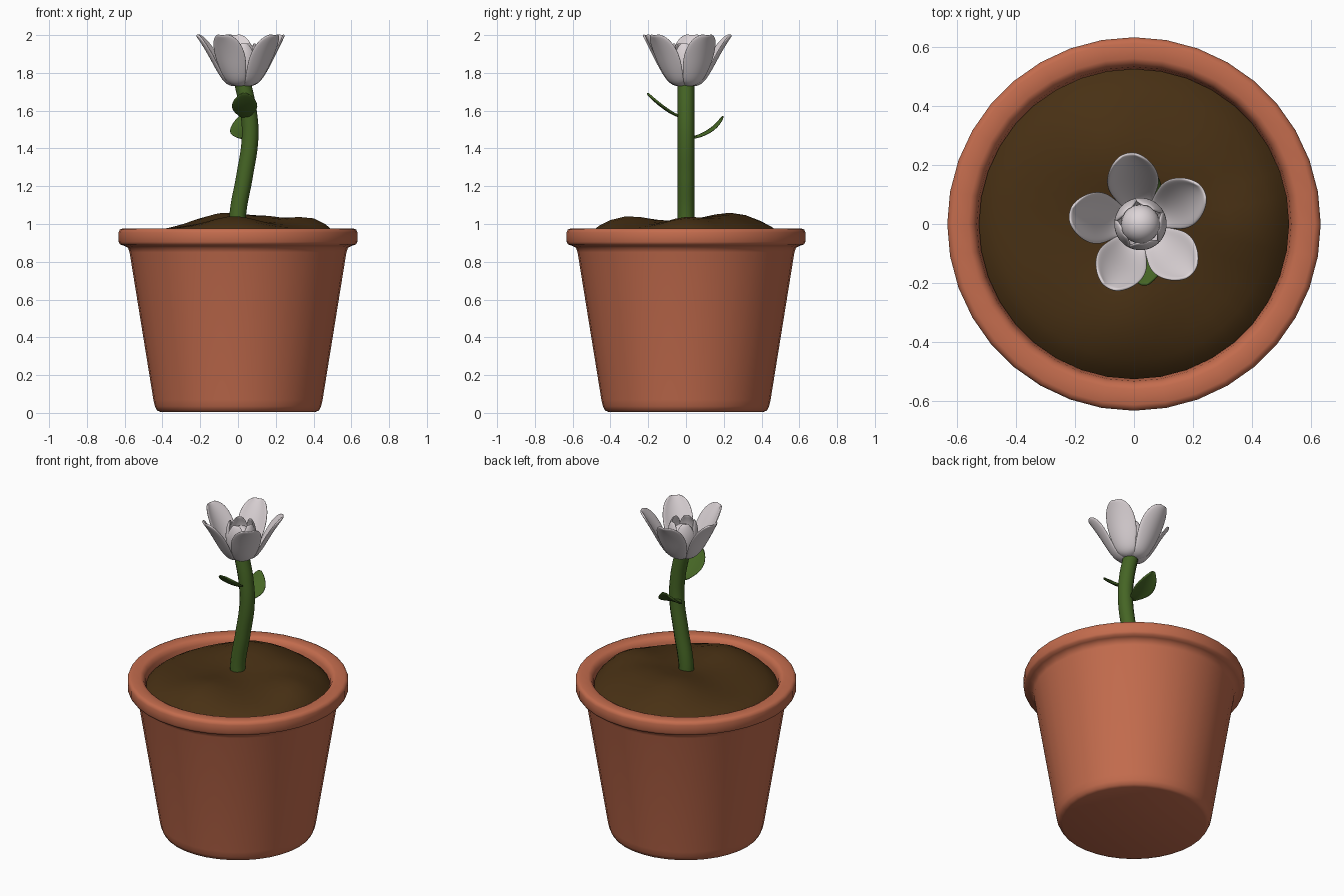
import bpy, math
from mathutils import Vector

if "Cube" in bpy.data.objects:
    bpy.data.objects.remove(bpy.data.objects["Cube"])


def material(name, rgb):
    m = bpy.data.materials.new(name)
    m.diffuse_color = (*rgb, 1)
    m.use_nodes = True
    m.node_tree.nodes["Principled BSDF"].inputs["Base Color"].default_value = m.diffuse_color
    return m


CLAY = material("terracotta", (0.55, 0.15, 0.075))
EARTH = material("earth", (0.065, 0.03, 0.007))
GREEN = material("green", (0.06, 0.13, 0.018))
WHITE = material("petal_white", (0.72, 0.66, 0.68))


def make(name, verts, faces, mat, angle=50):
    me = bpy.data.meshes.new(name)
    me.from_pydata(verts, [], faces)
    me.materials.append(mat)
    ob = bpy.data.objects.new(name, me)
    bpy.context.collection.objects.link(ob)
    bpy.ops.object.select_all(action='DESELECT')
    ob.select_set(True)
    bpy.context.view_layer.objects.active = ob
    bpy.ops.object.shade_smooth_by_angle(angle=math.radians(angle))
    return ob


def grid_faces(rows, cols, wrap=False):
    return [(r * cols + c, r * cols + (c + 1) % cols,
             (r + 1) * cols + (c + 1) % cols, (r + 1) * cols + c)
            for r in range(rows - 1) for c in range(cols if wrap else cols - 1)]


def revolve(name, profile, n, mat, height=None, centre=(0, 0)):
    """Spin (radius, z) points; the first and last points are poles."""
    verts = []
    for r, z in profile[1:-1]:
        for i in range(n):
            a = 2 * math.pi * i / n
            x, y = r * math.cos(a), r * math.sin(a)
            verts.append((x + centre[0], y + centre[1], height(x, y) if height else z))
    rows = len(profile) - 2
    faces = grid_faces(rows, n, True)
    for pole, start, flip in ((profile[0], 0, True), (profile[-1], (rows - 1) * n, False)):
        if pole is None:
            continue
        k = len(verts)
        verts.append((*centre, height(0, 0) if height else pole[1]))
        for i in range(n):
            a, b = start + i, start + (i + 1) % n
            faces.append((b, a, k) if flip else (a, b, k))
    return make(name, verts, faces, mat)


def blade(name, stations, cup, angle, origin, mat, thick=0.012):
    """Petal or leaf from (radius, z, half width) stations, cupped across its width."""
    cols, verts = 7, []
    ca, sa = math.cos(angle), math.sin(angle)
    for i, (r, z, w) in enumerate(stations):
        p, q = stations[max(i - 1, 0)], stations[min(i + 1, len(stations) - 1)]
        t = Vector((q[0] - p[0], q[1] - p[1])).normalized()
        for c in range(cols):
            s = 2 * c / (cols - 1) - 1
            d = cup * w * s * s
            rr, zz, u = r - t.y * d, z + t.x * d, s * w
            verts.append((origin[0] + rr * ca - u * sa, origin[1] + rr * sa + u * ca, zz))
    ob = make(name, verts, grid_faces(len(stations), cols), mat, 180)
    sol = ob.modifiers.new("thickness", 'SOLIDIFY')
    sol.thickness, sol.offset = thick, 0
    sub = ob.modifiers.new("smooth", 'SUBSURF')
    sub.levels = sub.render_levels = 2
    return ob


# Pot with rolled rim and inner wall
revolve("pot", [(0, 0.005), (0.41, 0.005), (0.428, 0.012), (0.44, 0.035), (0.448, 0.07),
                (0.574, 0.85), (0.583, 0.875), (0.605, 0.885), (0.625, 0.892), (0.632, 0.905),
                (0.632, 0.955), (0.626, 0.97), (0.612, 0.976), (0.56, 0.976), (0.543, 0.968),
                (0.532, 0.945), (0.525, 0.90), (0.515, 0.80), (0.41, 0.06), (0, 0.06)], 36, CLAY)

# Lumpy soil
LUMPS = [(-0.08, 0.26, 0.06, 0.17), (0.2, 0.2, 0.035, 0.14), (0.38, 0.0, 0.05, 0.13),
         (-0.02, -0.33, 0.05, 0.15), (-0.35, 0.0, -0.01, 0.15)]


def soil_height(x, y):
    rr = (x * x + y * y) / 0.525 ** 2
    z = 1.01 - 0.05 * rr - 0.04 * rr ** 6
    return z + sum(h * math.exp(-((x - a) ** 2 + (y - b) ** 2) / (2 * s * s) * 1.6)
                   for a, b, h, s in LUMPS)


revolve("soil", [None] + [(r, 0) for r in (0.525, 0.5, 0.46, 0.4, 0.32, 0.24, 0.16, 0.08)]
        + [(0, 0)], 36, EARTH, soil_height)

# Curved stem
curve = bpy.data.curves.new("stem", 'CURVE')
curve.dimensions = '3D'
curve.bevel_depth, curve.bevel_resolution, curve.use_fill_caps = 0.044, 4, True
sp = curve.splines.new('BEZIER')
path = [(-0.003, 0.96), (0.0, 1.06), (0.034, 1.25), (0.064, 1.46), (0.055, 1.6), (0.026, 1.74)]
sp.bezier_points.add(len(path) - 1)
for bp, (x, z) in zip(sp.bezier_points, path):
    bp.co = (x, 0, z)
    bp.handle_left_type = bp.handle_right_type = 'AUTO'
curve.materials.append(GREEN)
bpy.context.collection.objects.link(bpy.data.objects.new("stem", curve))

# Leaves, one forward and one back
leaf = [(0.02, 0, 0.018), (0.06, 0.012, 0.04), (0.10, 0.035, 0.068), (0.145, 0.068, 0.07),
        (0.185, 0.105, 0.045), (0.208, 0.13, 0.01)]
blade("leaf_front", [(r, z + 1.565, w) for r, z, w in leaf], 0.12,
      -math.pi / 2, (0.035, 0), GREEN)
blade("leaf_back", [(r * 0.95, 1.455 + h, w) for (r, _, w), h in
                    zip(leaf, (0, 0.008, 0.025, 0.05, 0.085, 0.118))], -0.12,
      math.pi / 2 + 0.12, (0.04, 0), GREEN)

# Flower: five open petals around a closed bud
C = (0.022, 0.0)
outer = [(0.01, 1.735, 0.03), (0.06, 1.733, 0.048), (0.095, 1.755, 0.06), (0.135, 1.82, 0.083),
         (0.172, 1.89, 0.092), (0.208, 1.95, 0.08), (0.232, 1.985, 0.055), (0.243, 2.0, 0.026)]
inner = [(0.02, 1.74, 0.025), (0.06, 1.765, 0.045), (0.083, 1.82, 0.055), (0.086, 1.88, 0.056),
         (0.078, 1.925, 0.045), (0.066, 1.958, 0.018)]
for i in range(5):
    a = math.radians(28 + 72 * i)
    blade(f"outer_petal_{i + 1}", outer, 0.3, a, C, WHITE)
    blade(f"inner_petal_{i + 1}", inner, 0.35, a + math.radians(36), C, WHITE, 0.01)

# Round bud centre
R = 0.066
revolve("flower_centre", [(R * math.sin(math.pi * k / 12), 1.86 - R * math.cos(math.pi * k / 12))
                          for k in range(13)], 24, WHITE, None, C)
